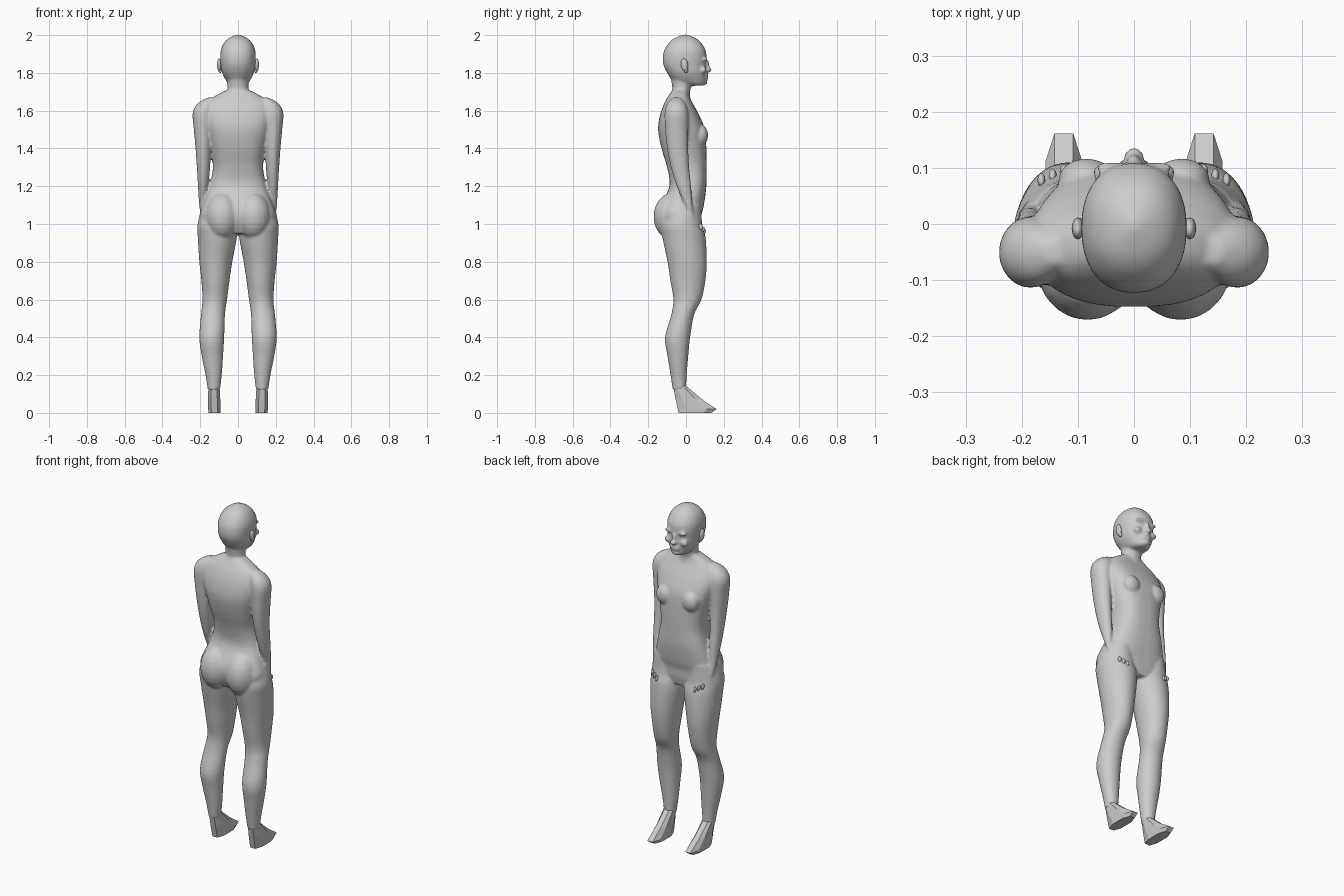
import bpy, bmesh, math
from mathutils import Matrix, Vector

grey = bpy.data.materials.new("plain grey")
grey.diffuse_color = (0.6, 0.6, 0.6, 1)


def refine(rings, steps):
    """Catmull-Rom interpolation between the given cross-sections."""
    if steps < 2:
        return rings
    out = []
    for i in range(len(rings) - 1):
        a, b, c, d = (rings[max(0, min(len(rings) - 1, i + k))] for k in (-1, 0, 1, 2))
        for s in range(steps):
            t = s / steps
            out.append([0.5 * (2 * q + (r - p) * t + (2 * p - 5 * q + 4 * r - w) * t * t
                               + (3 * q - p - 3 * r + w) * t ** 3)
                        for p, q, r, w in zip(a, b, c, d)])
    return out + [rings[-1]]


def loft(bm, rings, side=1, sides=32, power=2.0, steps=4):
    """Skin horizontal sections given as (z, x min, x max, y min, y max)."""
    prev = None
    rows = refine(rings, steps)
    for z, x0, x1, y0, y1 in rows:
        ring = []
        for k in range(sides):
            a = 2 * math.pi * (k + 0.5) / sides
            c, s = math.cos(a), math.sin(a)
            px = math.copysign(abs(c) ** (2 / power), c) * (x1 - x0) / 2 + (x0 + x1) / 2
            py = math.copysign(abs(s) ** (2 / power), s) * (y1 - y0) / 2 + (y0 + y1) / 2
            ring.append(bm.verts.new((side * px, py, z)))
        if prev:
            for k in range(sides):
                n = (k + 1) % sides
                bm.faces.new((prev[k], prev[n], ring[n], ring[k]))
        else:
            bm.faces.new(ring[::-1])
        prev = ring
    bm.faces.new(prev)


def blob(bm, centre, radii, tilt=0):
    m = (Matrix.Translation(centre) @ Matrix.Rotation(tilt, 4, 'X')
         @ Matrix.Diagonal((*radii, 1)))
    bmesh.ops.create_uvsphere(bm, u_segments=20, v_segments=12, radius=1, matrix=m)


def finish(bm, name, smooth=True):
    bmesh.ops.recalc_face_normals(bm, faces=bm.faces)
    for f in bm.faces:
        f.smooth = smooth
    me = bpy.data.meshes.new(name)
    bm.to_mesh(me)
    bm.free()
    me.materials.append(grey)
    ob = bpy.data.objects.new(name, me)
    bpy.context.collection.objects.link(ob)
    return ob


def symmetric(rows):
    return [(z, -w, w, y0, y1) for z, w, y0, y1 in rows]


# body sections, bottom to top
torso = symmetric([
    (0.95, .15, -.11, .07), (1.0, .19, -.135, .08), (1.05, .2, -.145, .083),
    (1.1, .185, -.135, .095), (1.2, .152, -.088, .108), (1.3, .133, -.1, .109),
    (1.4, .147, -.13, .108), (1.5, .172, -.148, .1), (1.58, .185, -.137, .068),
    (1.64, .165, -.115, .035), (1.675, .125, -.095, .018), (1.705, .07, -.075, .012)])
neck = symmetric([(1.64, .075, -.105, .03), (1.69, .06, -.075, .02),
                  (1.74, .055, -.075, .03), (1.82, .06, -.09, .03)])
head = symmetric([
    (1.732, .03, .02, .09), (1.742, .05, -.03, .102), (1.765, .067, -.075, .106),
    (1.8, .084, -.1, .108), (1.84, .091, -.119, .106), (1.88, .094, -.123, .109),
    (1.92, .091, -.115, .104), (1.96, .074, -.09, .08), (1.985, .047, -.06, .05),
    (2.002, .01, -.015, .008)])
arm = [
    (1.0, .165, .19, .02, .05), (1.1, .165, .206, -.008, .034), (1.2, .157, .212, -.05, .027),
    (1.3, .148, .218, -.08, .017), (1.4, .142, .225, -.1, .012), (1.5, .138, .234, -.11, .012),
    (1.59, .125, .24, -.113, .012), (1.64, .12, .212, -.098, -.005), (1.67, .12, .16, -.07, -.03)]
leg = [
    (.12, .095, .16, -.07, .0), (.2, .086, .172, -.082, .004), (.3, .079, .192, -.098, .012),
    (.4, .073, .205, -.111, .022), (.52, .069, .196, -.078, .043), (.6, .058, .188, -.067, .082),
    (.7, .045, .194, -.083, .103), (.8, .03, .205, -.098, .11), (.93, .006, .213, -.125, .104),
    (1.0, .006, .214, -.13, .086), (1.1, .03, .19, -.1, .08)]

bm = bmesh.new()
loft(bm, torso, power=2.6)
loft(bm, neck)
loft(bm, head, power=2.25)
for s in (-1, 1):
    loft(bm, arm, s)
    loft(bm, leg, s)
    blob(bm, (s * .083, -.072, 1.04), (.092, .1, .125))        # buttock
    blob(bm, (s * .085, .08, 1.47), (.05, .037, .055))         # breast
    blob(bm, (s * .04, .1, 1.872), (.03, .012, .01))           # brow
    blob(bm, (s * .05, .092, 1.815), (.024, .016, .02))        # cheek
blob(bm, (0, .108, 1.832), (.013, .016, .034), -.25)           # nose bridge
blob(bm, (0, .116, 1.816), (.02, .021, .013))                  # nose tip
for z in (1.787, 1.774):
    blob(bm, (0, .108, z), (.028, .011, .008))                 # lips
blob(bm, (0, .1, 1.75), (.025, .014, .014))                    # chin
body = finish(bm, "body")
rm = body.modifiers.new("fuse", 'REMESH')
rm.mode = 'VOXEL'
rm.voxel_size = 0.007
rm.use_smooth_shade = True
sm = body.modifiers.new("soften", 'SMOOTH')
sm.factor = 0.5
sm.iterations = 5

# feet: angular wedges with a split toe end
foot = [(.0, .092, .158, -.045, .14), (.02, .09, .16, -.05, .168),
        (.075, .092, .16, -.06, .085), (.145, .096, .159, -.071, .001)]
for s, label in ((-1, "left"), (1, "right")):
    bm = bmesh.new()
    loft(bm, foot, s, sides=8, power=2.6, steps=1)
    finish(bm, label + "_foot", False)
    # ears
    bm = bmesh.new()
    blob(bm, (s * .1, -.008, 1.842), (.011, .019, .034), .15)
    blob(bm, (s * .095, .0, 1.815), (.009, .011, .016))
    finish(bm, label + "_ear")
    # fingertips emerging from the thigh
    bm = bmesh.new()
    for k in range(3):
        blob(bm, (s * (.125 + .02 * k), .094 - .008 * k, .965 + .01 * k), (.007, .012, .016), .4)
    finish(bm, label + "_fingertips")
